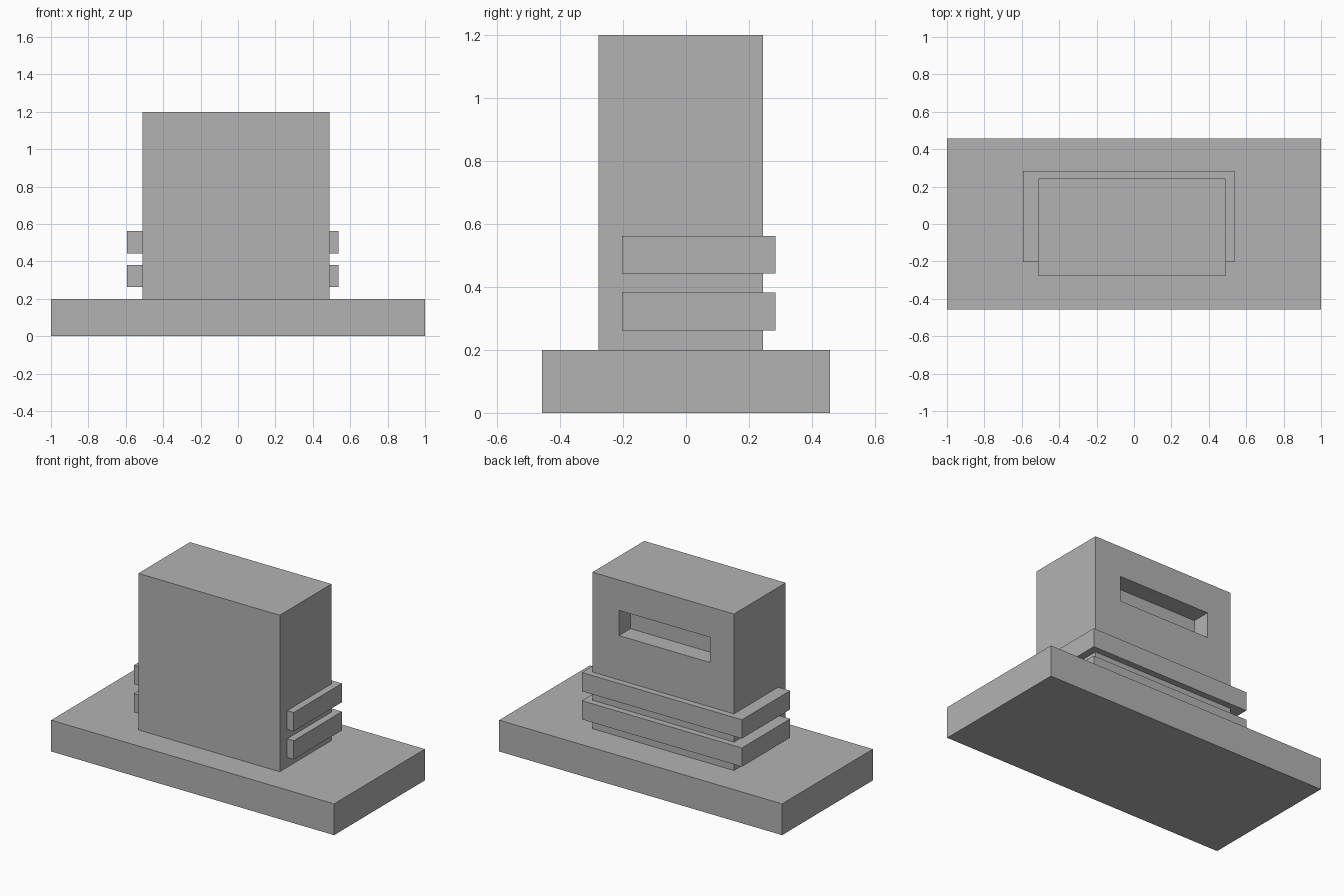
import bpy
from mathutils import Vector

default_cube = bpy.data.objects.get("Cube")
if default_cube:
    bpy.data.objects.remove(default_cube, do_unlink=True)

# Single plain grey material
grey = bpy.data.materials.new("plain_grey")
grey.use_nodes = True
colour = (0.45, 0.45, 0.45, 1)
grey.diffuse_color = colour
grey.node_tree.nodes["Principled BSDF"].inputs["Base Color"].default_value = colour


def box(name, low, high):
    """Add a flat-shaded box between two opposite corners."""
    low, high = Vector(low), Vector(high)
    bpy.ops.mesh.primitive_cube_add(size=1, location=(low + high) / 2)
    obj = bpy.context.object
    obj.name = name
    obj.scale = high - low
    bpy.ops.object.transform_apply(location=False, rotation=False, scale=True)
    obj.data.materials.append(grey)
    return obj


# Wide base slab
box("base", (-1, -0.458, 0), (1, 0.458, 0.2))

# Two bands wrapping the sides and back of the body
for name, bottom in (("lower_band", 0.262), ("upper_band", 0.442)):
    box(name, (-0.594, -0.203, bottom), (0.536, 0.284, bottom + 0.12))

# Upright body with a shallow slot cut into its back
body = box("body", (-0.51, -0.278, 0.2), (0.49, 0.244, 1.2))
cutter = box("slot_cutter", (-0.34, 0.128, 0.845), (0.303, 0.4, 1.006))
cutter.hide_render = True

slot = body.modifiers.new("back_slot", 'BOOLEAN')
slot.operation = 'DIFFERENCE'
slot.solver = 'EXACT'
slot.object = cutter
bpy.context.view_layer.objects.active = body
bpy.ops.object.modifier_apply(modifier=slot.name)
bpy.data.objects.remove(cutter, do_unlink=True)
